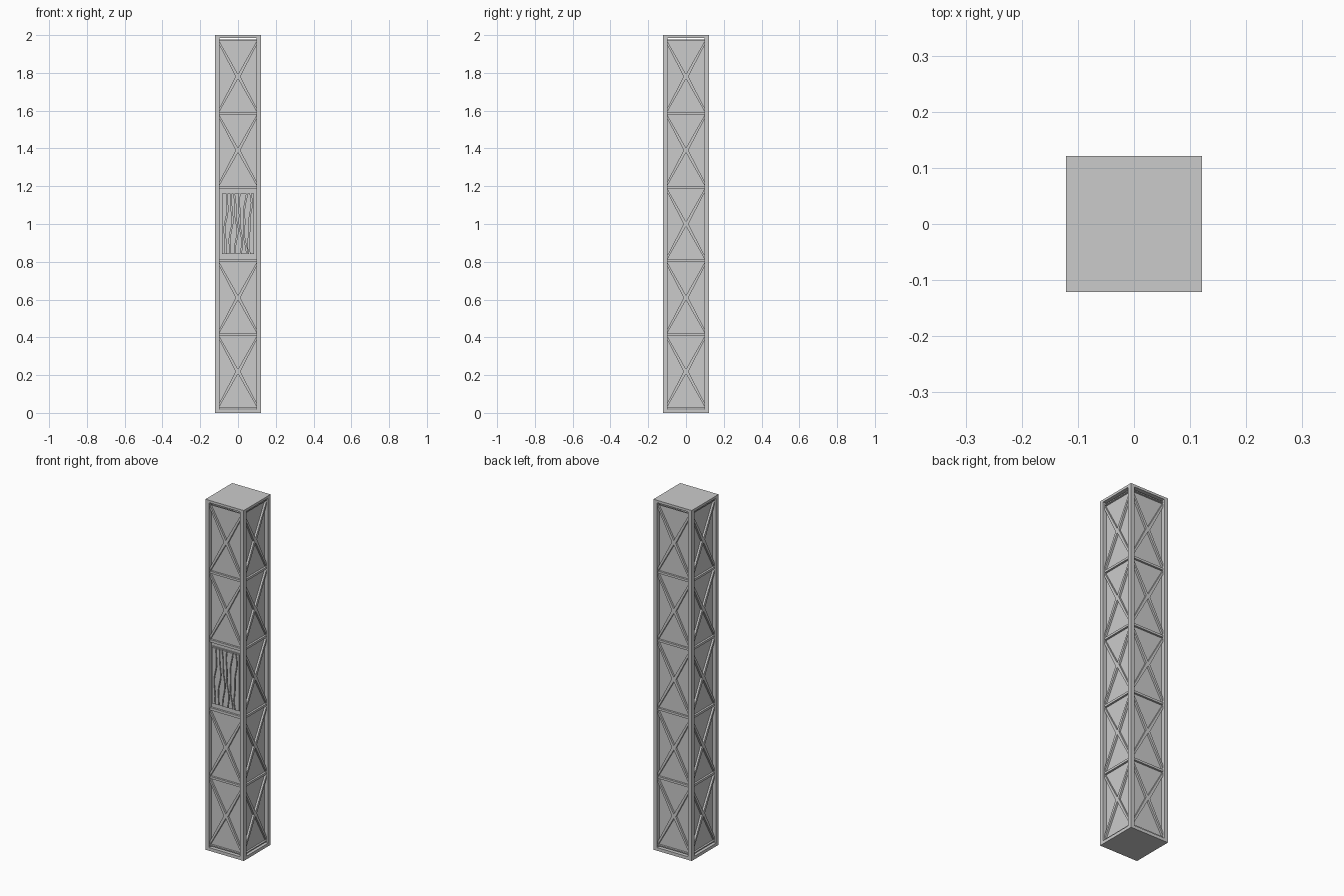
import bpy, bmesh, math
from mathutils import Matrix, Vector

if "Cube" in bpy.data.objects:
    bpy.data.objects.remove(bpy.data.objects["Cube"])

HALF = 0.121        # half width of the column
POST = 0.023        # corner post width
LATTICE = 0.111     # distance of brace faces from the axis
DEPTH = 0.011       # recess of the panels behind the braces
INSET = 0.0125      # half width of a brace
Z0, Z1, BAYS = 0.024, 1.976, 5
STEP = (Z1 - Z0) / BAYS
W = HALF - POST + INSET


def finish(bm, name):
    me = bpy.data.meshes.new(name)
    bm.to_mesh(me)
    bm.free()
    ob = bpy.data.objects.new(name, me)
    bpy.context.collection.objects.link(ob)
    return ob


def box(name, lo, hi):
    bm = bmesh.new()
    lo, hi = Vector(lo), Vector(hi)
    size = hi - lo
    bmesh.ops.create_cube(bm, size=1, matrix=Matrix.Translation((lo + hi) / 2)
                          @ Matrix.Diagonal((*size, 1)))
    return finish(bm, name)


def lattice(name, angle, plain_bay=None):
    """One side: every bay is split in four triangles, each sunk to leave an X brace."""
    bm = bmesh.new()
    for i in range(BAYS):
        a, b = Z0 + i * STEP, Z0 + (i + 1) * STEP
        c = [bm.verts.new((x, -LATTICE, z))
             for x, z in ((-W, a), (W, a), (W, b), (-W, b))]
        if i == plain_bay:
            bm.faces.new(c)
        else:
            m = bm.verts.new((0, -LATTICE, (a + b) / 2))
            for k in range(4):
                bm.faces.new((c[k], c[(k + 1) % 4], m))
    bmesh.ops.remove_doubles(bm, verts=bm.verts[:], dist=1e-5)
    bm.normal_update()
    bmesh.ops.inset_individual(bm, faces=bm.faces[:], thickness=INSET, depth=0)
    inner = [f for f in bm.faces if all(
        len(e.link_faces) == 2 for e in f.edges) and
        (len(f.verts) == 3 or f.calc_area() > 0.05)]
    # extrude the inset faces straight back
    for f in inner:
        new = bmesh.ops.extrude_discrete_faces(bm, faces=[f])["faces"][0]
        for v in new.verts:
            v.co.y += DEPTH
    bm.transform(Matrix.Rotation(angle, 4, 'Z'))
    return finish(bm, name)


# corner posts
for sx in (-1, 1):
    for sy in (-1, 1):
        xs = sorted((sx * HALF, sx * (HALF - POST)))
        ys = sorted((sy * HALF, sy * (HALF - POST)))
        box("corner_post", (xs[0], ys[0], 0), (xs[1], ys[1], 2))

# end plates
box("base_plate", (-HALF, -HALF, 0), (HALF, HALF, 0.018))
box("top_plate", (-HALF, -HALF, 1.986), (HALF, HALF, 2))

# four braced sides, the front one with a plain middle bay
for k, side in enumerate(("front", "right", "back", "left")):
    lattice(side + "_lattice", k * math.pi / 2, 2 if k == 0 else None)

# wood panel backing in the front middle bay
box("wood_backing", (-0.09, -0.105, 0.838), (0.09, -0.095, 1.165))


# wavy planks of wood grain
def seam(i, z):
    if i in (0, 7):
        return -0.088 if i == 0 else 0.088
    x = -0.088 + 0.176 * i / 7
    return (x + 0.007 * math.sin(17 * z + 1.3 * i) +
            0.003 * math.sin(41 * z + 2.1 * i))


bm = bmesh.new()
N = 20
for i in range(7):
    rows = []
    for j in range(N + 1):
        z = 0.842 + 0.319 * j / N
        g = 0.0025
        rows.append([bm.verts.new((seam(i, z) + g, -0.113, z)),
                     bm.verts.new((seam(i + 1, z) - g, -0.113, z))])
    for p, q in zip(rows, rows[1:]):
        bm.faces.new((p[0], p[1], q[1], q[0]))
ob = finish(bm, "wood_grain")
mod = ob.modifiers.new("thickness", 'SOLIDIFY')
mod.thickness = 0.012
mod.offset = -1
